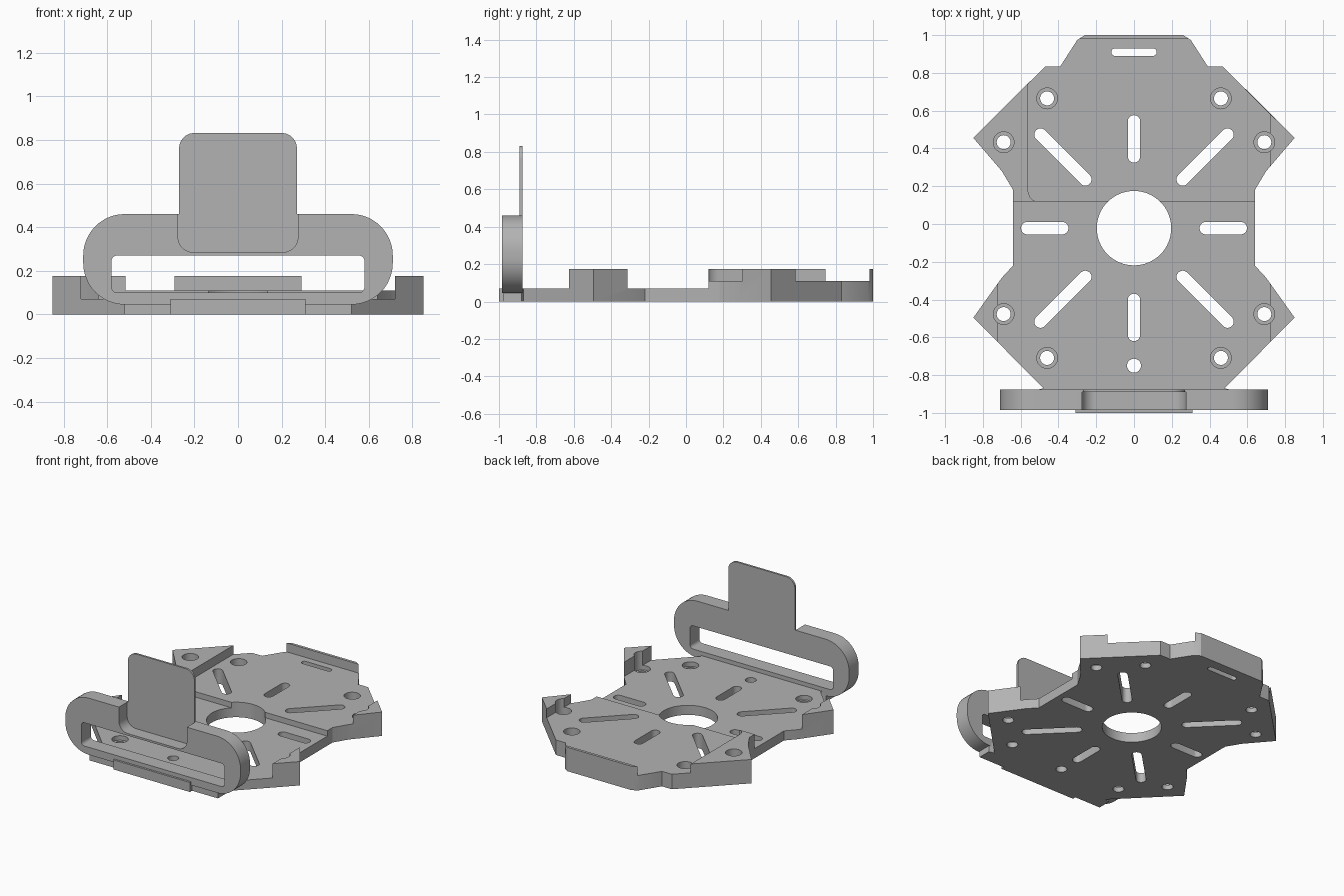
import bpy, bmesh, math

if "Cube" in bpy.data.objects:
    bpy.data.objects.remove(bpy.data.objects["Cube"])

grey = bpy.data.materials.new("mid_grey")
grey.diffuse_color = (0.45, 0.45, 0.45, 1)
grey.use_nodes = True
grey.node_tree.nodes["Principled BSDF"].inputs["Base Color"].default_value = grey.diffuse_color


def arc(cx, cy, r, a0, a1, n=12):
    return [(cx + r * math.cos(math.radians(a0 + (a1 - a0) * i / n)),
             cy + r * math.sin(math.radians(a0 + (a1 - a0) * i / n))) for i in range(n + 1)]


def circle(cx, cy, r, n=32):
    return arc(cx, cy, r, 0, 360, n)[:-1]


def slot(x0, y0, x1, y1, r):
    """Round-ended slot between two end centres."""
    a = math.degrees(math.atan2(y1 - y0, x1 - x0))
    return arc(x1, y1, r, a - 90, a + 90) + arc(x0, y0, r, a + 90, a + 270)


def round_rect(x0, y0, x1, y1, r):
    return (arc(x0 + r, y0 + r, r, 180, 270) + arc(x1 - r, y0 + r, r, 270, 360)
            + arc(x1 - r, y1 - r, r, 0, 90) + arc(x0 + r, y1 - r, r, 90, 180))


def prism(name, profiles, lo, hi, upright=False):
    """Extrude closed profiles along z, or along y when upright."""
    bm = bmesh.new()
    for pts in profiles:
        ring = []
        for h in (lo, hi):
            ring.append([bm.verts.new((p[0], h, p[1]) if upright else (p[0], p[1], h)) for p in pts])
        a, b = ring
        bm.faces.new(a)
        bm.faces.new(b)
        for i in range(len(pts)):
            j = (i + 1) % len(pts)
            bm.faces.new((a[i], a[j], b[j], b[i]))
    bmesh.ops.recalc_face_normals(bm, faces=bm.faces[:])
    me = bpy.data.meshes.new(name)
    bm.to_mesh(me)
    bm.free()
    ob = bpy.data.objects.new(name, me)
    bpy.context.collection.objects.link(ob)
    me.materials.append(grey)
    return ob


def cut(target, cutter):
    mod = target.modifiers.new("cut", 'BOOLEAN')
    mod.operation = 'DIFFERENCE'
    mod.solver = 'EXACT'
    mod.object = cutter
    bpy.context.view_layer.objects.active = target
    bpy.ops.object.modifier_apply(modifier=mod.name)
    bpy.data.objects.remove(cutter, do_unlink=True)


def finish(ob):
    bpy.ops.object.select_all(action='DESELECT')
    ob.select_set(True)
    bpy.context.view_layer.objects.active = ob
    bpy.ops.object.shade_smooth_by_angle(angle=math.radians(30))


# Base plate: mirrored outline, full height, then pocketed down
half = [(0.26, 1.0), (0.30, 0.975), (0.39, 0.835), (0.47, 0.835), (0.85, 0.455),
        (0.70, 0.28), (0.64, 0.18), (0.64, -0.22), (0.70, -0.285), (0.85, -0.495),
        (0.48, -0.87), (0.52, -0.88), (0.52, -0.975), (0.31, -0.975), (0.31, -1.0)]
plate = prism("base_plate", [half + [(-x, y) for x, y in reversed(half)]], 0, 0.175)

# Lower front level, leaving the two corner blocks
cut(plate, prism("front_pocket", [[(-0.72, -1.2), (0.72, -1.2), (0.72, 0.12), (-0.72, 0.12)]], 0.07, 0.4))
# Higher back level, leaving corner blocks and the rear lip
cut(plate, prism("back_pocket", [[(-0.515, 0.0), (0.72, 0.0), (0.72, 0.98), (-0.56, 0.98), (-0.56, 0.17),
                                  (-0.55, 0.14), (-0.535, 0.125), (-0.515, 0.12)]], 0.11, 0.4))

# Centre hole, radial slots and screw holes
CY = -0.022
holes = [circle(0, CY, 0.197, 64), circle(0, -0.75, 0.037), slot(-0.1, 0.91, 0.1, 0.91, 0.02)]
for k in range(8):
    a = math.radians(45 * k)
    r0, r1 = (0.38, 0.565) if k % 2 == 0 else (0.365, 0.7)
    c, s = math.cos(a), math.sin(a)
    holes.append(slot(r0 * c, CY + r0 * s, r1 * c, CY + r1 * s, 0.033))
screws = [(sx * x, CY + sy * y) for x, y in ((0.46, 0.687), (0.69, 0.455))
          for sx in (-1, 1) for sy in (-1, 1)]
holes += [circle(x, y, 0.037) for x, y in screws]
cut(plate, prism("hole_cutter", holes, -0.2, 0.5))
cut(plate, prism("counterbore_cutter", [circle(x, y, 0.055) for x, y in screws], 0.037, 0.5))
finish(plate)

# Upright strap loop with a thin tongue rising from its back
profile = (arc(-0.52, 0.235, 0.19, 180, 270) + arc(0.52, 0.235, 0.19, 270, 360)
           + arc(0.52, 0.27, 0.19, 0, 90) + [(0.27, 0.46)]
           + arc(0.2, 0.762, 0.07, 0, 90) + arc(-0.2, 0.762, 0.07, 90, 180)
           + [(-0.27, 0.46)] + arc(-0.52, 0.27, 0.19, 90, 180))
loop = prism("strap_loop", [profile], -0.985, -0.875, True)
cut(loop, prism("loop_opening", [round_rect(-0.58, 0.10, 0.58, 0.27, 0.025)], -1.2, -0.6, True))
cut(loop, prism("tongue_recess", [round_rect(-0.275, 0.285, 0.275, 1.2, 0.07)], -1.2, -0.89, True))
finish(loop)
